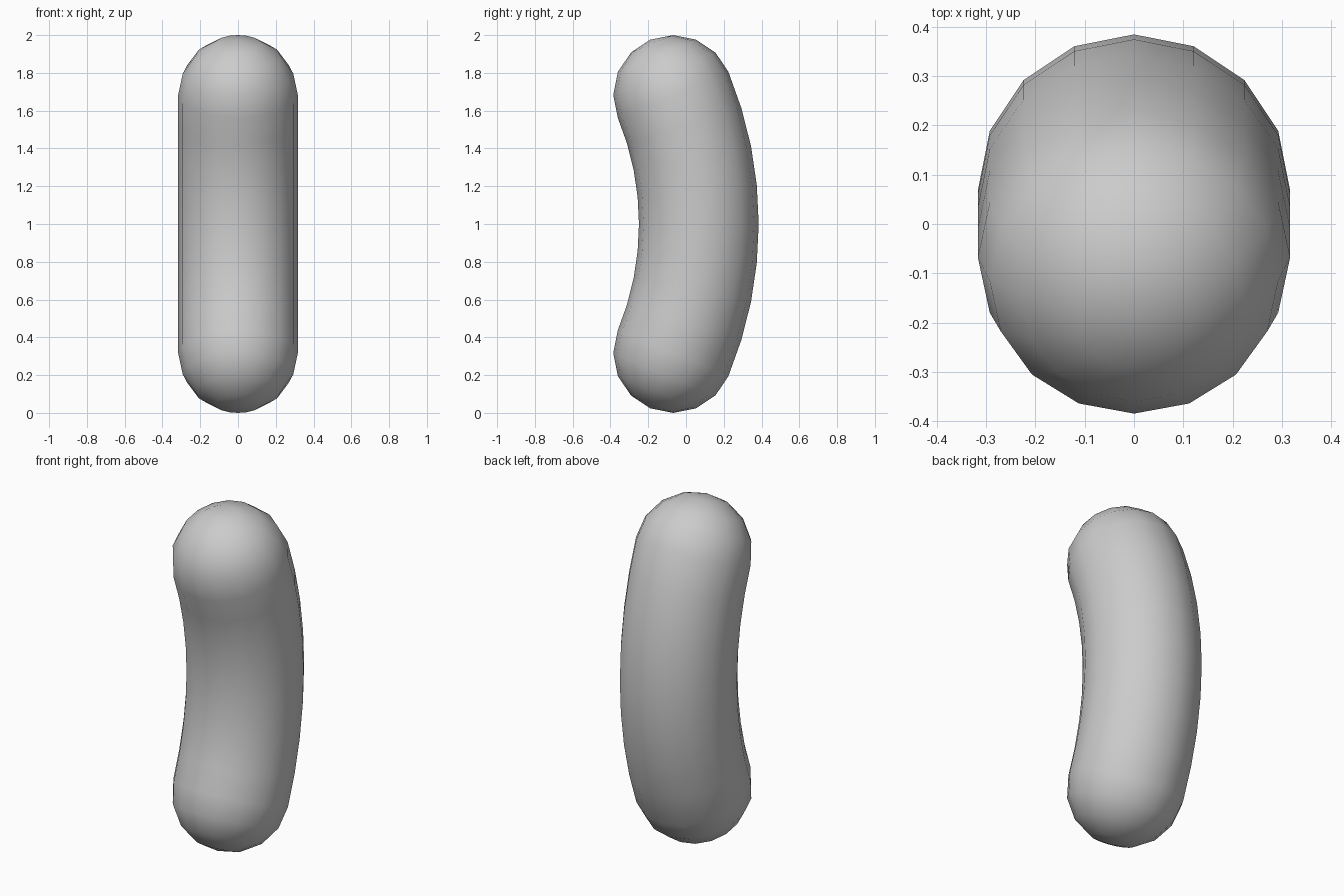
import bpy, bmesh
from math import sin, cos, pi, radians

if "Cube" in bpy.data.objects:
    bpy.data.objects.remove(bpy.data.objects["Cube"])

SIDES, STEPS, CAP = 16, 8, 4
RADIUS = 0.317
HALF = radians(22.5)                    # half of the total bend
BEND = (1 - RADIUS) / sin(HALF)         # centreline arc radius
Y_OFF = BEND * (1 + cos(HALF)) / 2      # centres the bend on y = 0


def station(angle, along, r):
    """Ring centre on the arc, pushed 'along' the tangent, with its radius."""
    c = (BEND * cos(angle) - Y_OFF - along * sin(angle),
         1 + BEND * sin(angle) + along * cos(angle))
    return c, angle, r


def ring(bm, st):
    (cy, cz), angle, r = st
    if r < 1e-6:
        return [bm.verts.new((0, cy, cz))]
    verts = []
    for i in range(SIDES):
        t = 2 * pi * i / SIDES
        out = r * sin(t)
        verts.append(bm.verts.new((r * cos(t), cy + out * cos(angle), cz + out * sin(angle))))
    return verts


# Lower round cap, bent tube, upper round cap
cap = [(RADIUS * sin(k * pi / 2 / CAP), RADIUS * cos(k * pi / 2 / CAP)) for k in range(1, CAP)]
cap.append((RADIUS, 0))
stations = [station(-HALF, -a, r) for a, r in reversed(cap)]
stations += [station(HALF * (2 * k / STEPS - 1), 0, RADIUS) for k in range(STEPS + 1)]
stations += [station(HALF, a, r) for a, r in cap]

bm = bmesh.new()
rings = [ring(bm, s) for s in stations]
for a, b in zip(rings, rings[1:]):
    for i in range(SIDES):
        j = (i + 1) % SIDES
        if len(a) == 1:
            bm.faces.new((a[0], b[j], b[i]))
        elif len(b) == 1:
            bm.faces.new((a[i], a[j], b[0]))
        else:
            bm.faces.new((a[i], a[j], b[j], b[i]))
bmesh.ops.recalc_face_normals(bm, faces=bm.faces)
for f in bm.faces:
    f.smooth = True

mesh = bpy.data.meshes.new("curved_capsule")
bm.to_mesh(mesh)
bm.free()
bpy.context.collection.objects.link(bpy.data.objects.new("curved_capsule", mesh))
